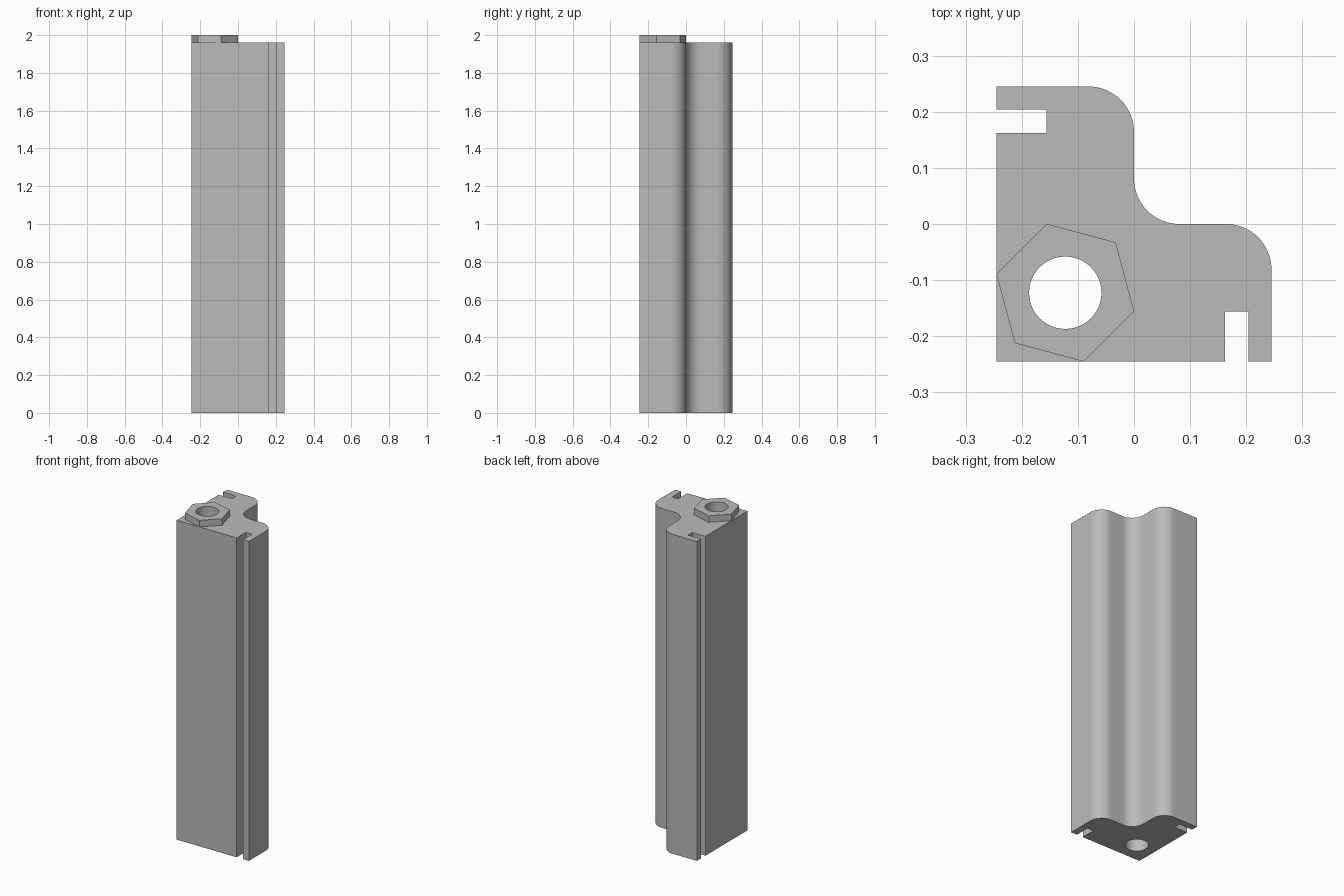
import bpy, bmesh, math

cube = bpy.data.objects.get("Cube")
if cube:
    bpy.data.objects.remove(cube, do_unlink=True)

grey = bpy.data.materials.new("plain grey")
grey.use_nodes = True
colour = (0.5, 0.5, 0.5, 1)
grey.diffuse_color = colour
grey.node_tree.nodes["Principled BSDF"].inputs["Base Color"].default_value = colour


def arc(cx, cy, r, start, end, steps):
    """Points along an arc, angles in degrees."""
    angles = [math.radians(start + (end - start) * i / steps) for i in range(steps + 1)]
    return [(cx + r * math.cos(a), cy + r * math.sin(a)) for a in angles]


def extrude_outline(name, loops, bottom, top):
    """Filled outline with holes, raised from bottom to top."""
    curve = bpy.data.curves.new(name, 'CURVE')
    curve.dimensions = '2D'
    curve.fill_mode = 'BOTH'
    curve.extrude = (top - bottom) / 2
    for loop in loops:
        spline = curve.splines.new('POLY')
        spline.points.add(len(loop) - 1)
        for point, (x, y) in zip(spline.points, loop):
            point.co = (x, y, 0, 1)
        spline.use_cyclic_u = True
    obj = bpy.data.objects.new(name, curve)
    bpy.context.collection.objects.link(obj)
    obj.location.z = (bottom + top) / 2
    bpy.ops.object.select_all(action='DESELECT')
    obj.select_set(True)
    bpy.context.view_layer.objects.active = obj
    bpy.ops.object.convert(target='MESH')
    obj = bpy.context.object
    # Weld the caps to the walls
    bm = bmesh.new()
    bm.from_mesh(obj.data)
    bmesh.ops.remove_doubles(bm, verts=bm.verts, dist=0.0001)
    bmesh.ops.recalc_face_normals(bm, faces=bm.faces)
    bm.to_mesh(obj.data)
    bm.free()
    obj.data.materials.clear()
    obj.data.materials.append(grey)
    bpy.ops.object.shade_smooth_by_angle(angle=math.radians(30))
    return obj


E = 0.245           # half width of the bar
R = 0.081           # bend radius
SLOT = (0.162, 0.204, -0.156)
HUB = -0.1225       # bore centre, same in x and y
TOP = 1.96

# Half of the outline, then its reflection across the diagonal
lo, hi, depth = SLOT
half = [(-E, -E), (lo, -E), (lo, depth), (hi, depth), (hi, -E), (E, -E)]
half += arc(E - R, -R, R, 0, 90, 16)
half += arc(R, R, R, 270, 225, 8)
outline = half + [(y, x) for x, y in reversed(half[1:-1])]

bore = arc(HUB, HUB, 0.0645, 0, 360, 48)[:-1]
hexagon = arc(HUB, HUB, 0.127, -15, 345, 6)[:-1]

extrude_outline("slotted_bar", [outline, bore], 0, TOP)
extrude_outline("hex_collar", [hexagon, bore], TOP, 2)
